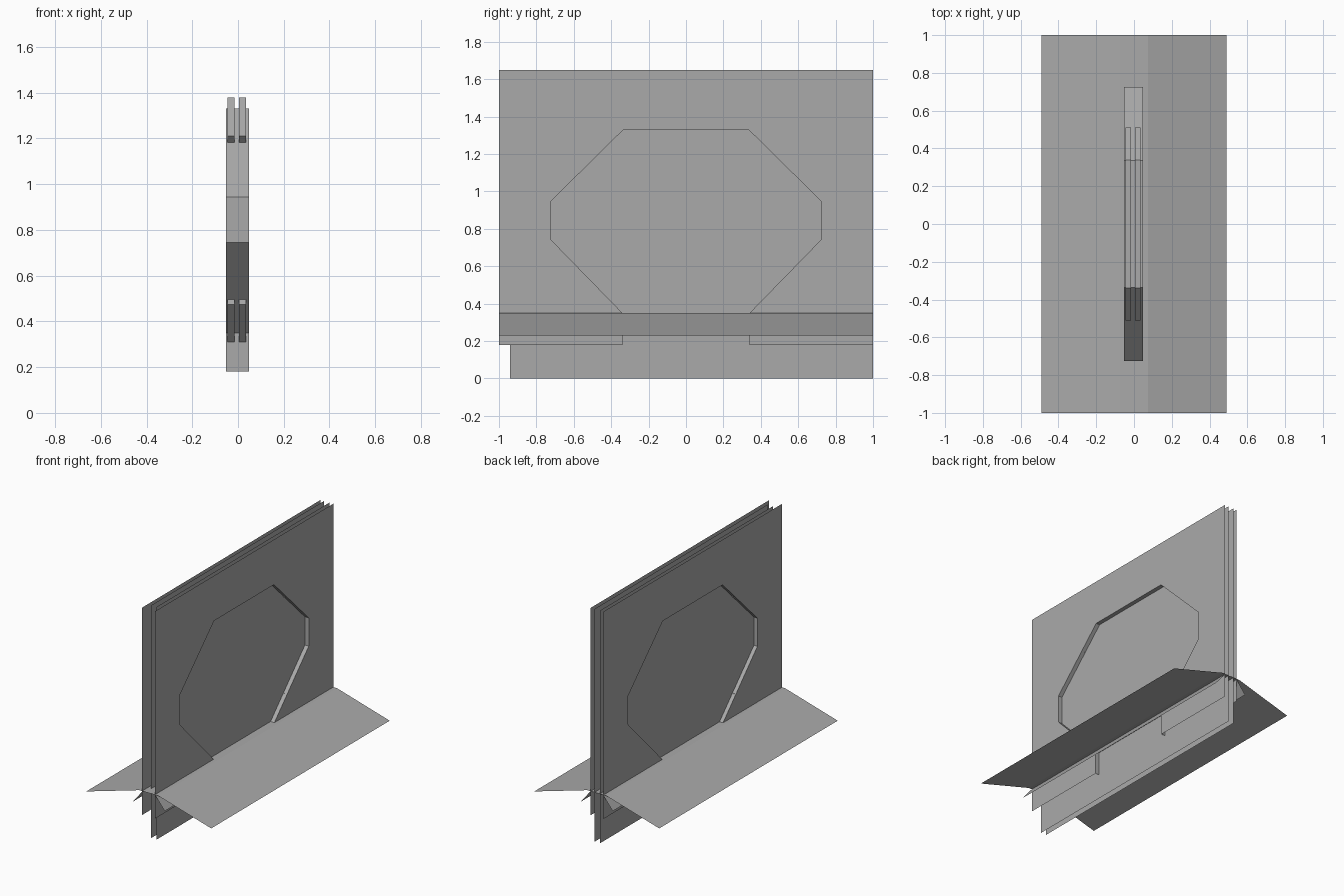
import bpy
import bmesh

if "Cube" in bpy.data.objects:
    bpy.data.objects.remove(bpy.data.objects["Cube"], do_unlink=True)

grey = bpy.data.materials.new("plain_grey")
grey.use_nodes = True
colour = (0.4, 0.4, 0.4, 1)
grey.diffuse_color = colour
grey.node_tree.nodes["Principled BSDF"].inputs["Base Color"].default_value = colour


def finish(name, bm):
    mesh = bpy.data.meshes.new(name)
    bm.to_mesh(mesh)
    bm.free()
    mesh.materials.append(grey)
    obj = bpy.data.objects.new(name, mesh)
    bpy.context.collection.objects.link(obj)
    return obj


def sheet(name, x, outline, side):
    """Flat upright card at x, outlined in (y, z), facing +x or -x."""
    bm = bmesh.new()
    face = bm.faces.new([bm.verts.new((x, y, z)) for y, z in outline])
    bm.normal_update()
    if face.normal.x * side < 0:
        face.normal_flip()
    bmesh.ops.triangulate(bm, faces=[face], ngon_method='EAR_CLIP')
    return finish(name, bm)


def band(name, path, x0, x1):
    """Strip that follows a (y, z) path and spans x0 to x1."""
    bm = bmesh.new()
    rows = [[bm.verts.new((x, y, z)) for x in (x0, x1)] for y, z in path]
    for a, b in zip(rows, rows[1:]):
        bm.faces.new((a[0], a[1], b[1], b[0]))
    return finish(name, bm)


def fold(name, profile, y0=-1.0, y1=1.0):
    """Folded sheet that follows an (x, z) profile along y."""
    bm = bmesh.new()
    rows = [[bm.verts.new((x, y, z)) for y in (y0, y1)] for x, z in profile]
    for a, b in zip(rows, rows[1:]):
        bm.faces.new((a[0], b[0], b[1], a[1]))
    bm.normal_update()
    for f in bm.faces:
        if f.normal.z < 0:
            f.normal_flip()
    return finish(name, bm)


LEFT, RIGHT = -0.0525, 0.0475
TOP = 1.65

# Octagonal opening, open at the bottom through a notch
half = [(0.34, 0.18), (0.34, 0.35), (0.725, 0.745), (0.725, 0.945), (0.335, 1.33)]
opening = half + [(-y, z) for y, z in reversed(half)]

# Outer cards with the opening cut out
outer = [(1, 0.18), (1, TOP), (-1, TOP), (-1, 0.18)] + opening[::-1]
for name, x, side in (("outer_card_a", LEFT, -1), ("outer_card_b", RIGHT, 1)):
    sheet(name, x, outer, side)

# Plain middle cards reaching the ground
middle = [(-0.94, 0), (1, 0), (1, TOP), (-0.94, TOP)]
sheet("middle_card_a", -0.025, middle, -1)
sheet("middle_card_b", 0.0175, middle, 1)

# Wall lining the opening
band("opening_wall", opening, LEFT, RIGHT)

# Narrow inner strips, hooked at both ends, above and below the opening
upper = [(-0.48, 1.18), (-0.51, 1.21), (-0.34, 1.38), (0.34, 1.38), (0.51, 1.21), (0.48, 1.18)]
lower_end = [(0.34, 0.31), (0.505, 0.475), (0.48, 0.50)]
for tag, x0, x1 in (("a", -0.045, -0.015), ("b", 0.005, 0.035)):
    band("upper_strip_" + tag, upper, x0, x1)
    for end, s in (("front", -1), ("back", 1)):
        band(f"lower_strip_{end}_{tag}", [(s * y, z) for y, z in lower_end], x0, x1)

# Wide sloping base flap with a flat centre
fold("base_flap", [(-0.49, 0.23), (-0.075, 0.35), (0.075, 0.35), (0.49, 0.23)])

# Short steep flaps tucked underneath
for tag, s in (("a", -1), ("b", 1)):
    fold("inner_flap_" + tag, [(s * 0.05, 0.348), (s * 0.125, 0.255)])
